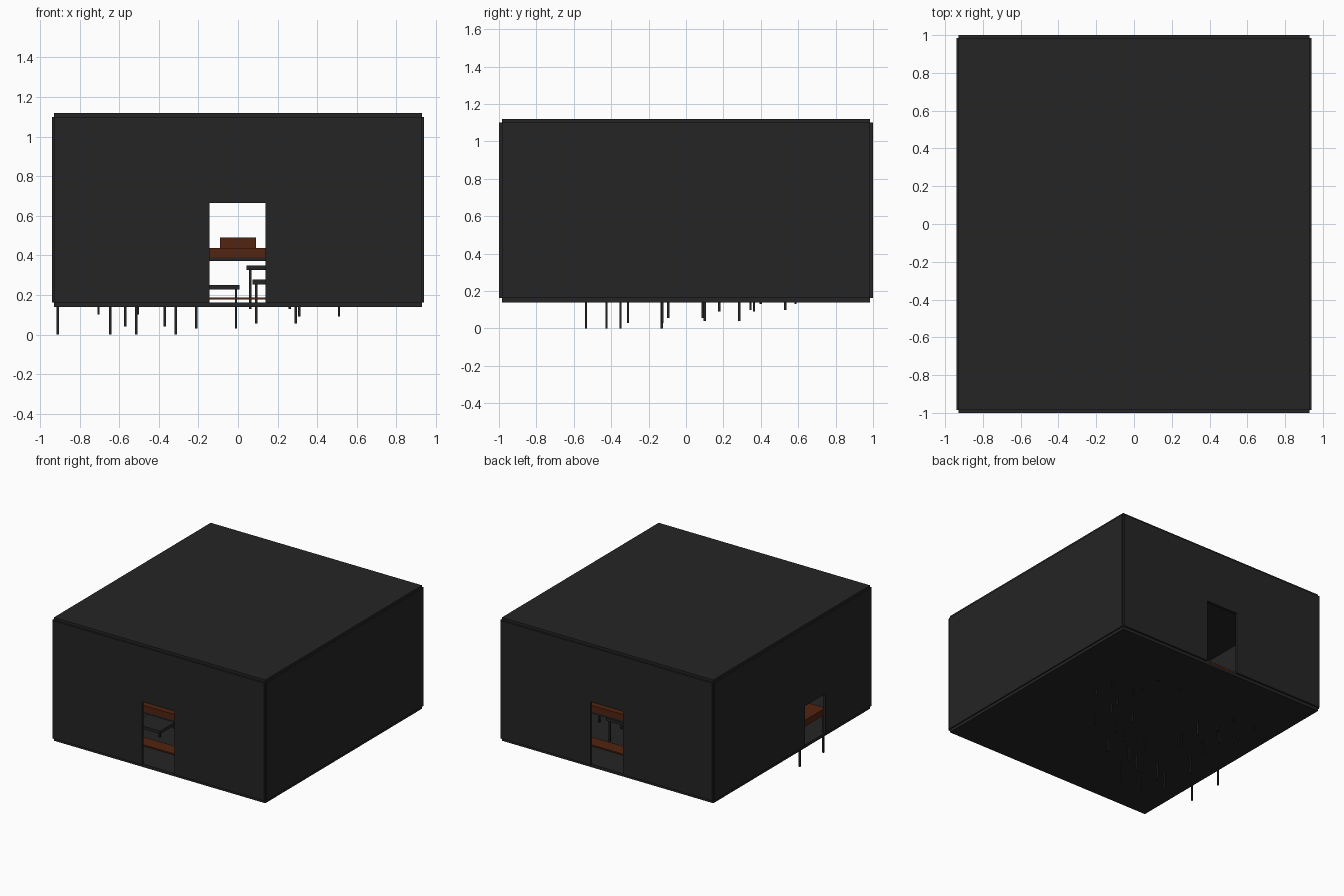
import bpy, bmesh
from mathutils import Vector

if "Cube" in bpy.data.objects:
    bpy.data.objects.remove(bpy.data.objects["Cube"])


def material(name, rgb):
    m = bpy.data.materials.new(name)
    m.diffuse_color = (*rgb, 1)
    m.use_nodes = True
    m.node_tree.nodes["Principled BSDF"].inputs["Base Color"].default_value = m.diffuse_color
    return m


DARK = material("charcoal", (0.018, 0.018, 0.018))
WOOD = material("brown wood", (0.085, 0.017, 0.005))


def finish(bm, name, mat):
    bmesh.ops.recalc_face_normals(bm, faces=bm.faces)
    me = bpy.data.meshes.new(name)
    bm.to_mesh(me)
    bm.free()
    me.materials.append(mat)
    ob = bpy.data.objects.new(name, me)
    bpy.context.collection.objects.link(ob)
    return ob


def add_box(bm, x0, x1, y0, y1, z0, z1):
    vs = bmesh.ops.create_cube(bm, size=1)["verts"]
    for v in vs:
        v.co = Vector(((x0 + x1) / 2 + v.co.x * (x1 - x0),
                       (y0 + y1) / 2 + v.co.y * (y1 - y0),
                       (z0 + z1) / 2 + v.co.z * (z1 - z0)))


def box(name, mat, *b):
    bm = bmesh.new()
    add_box(bm, *b)
    return finish(bm, name, mat)


def wall(name, half, inner, outer, along_x, door=None):
    """Wall panel from an outline (with a doorway notch), extruded in thickness."""
    pts = [(-half, Z0), (-half, Z1), (half, Z1), (half, Z0)]
    if door:
        a, b, top = door
        pts += [(b, Z0), (b, top), (a, top), (a, Z0)]
    bm = bmesh.new()
    place = (lambda u, z, t: (u, t, z)) if along_x else (lambda u, z, t: (t, u, z))
    face = bm.faces.new([bm.verts.new(place(u, z, inner)) for u, z in pts])
    moved = bmesh.ops.extrude_face_region(bm, geom=[face])["geom"]
    d = outer - inner
    for v in moved:
        if isinstance(v, bmesh.types.BMVert):
            v.co += Vector((0, d, 0) if along_x else (d, 0, 0))
    finish(bm, name, DARK)


# room shell
Z0, Z1 = 0.163, 1.1
box("floor", DARK, -0.93, 0.93, -0.985, 0.985, 0.14, Z0)
box("roof", DARK, -0.93, 0.93, -0.985, 0.985, Z1, 1.12)
DOOR = (-0.145, 0.14, 0.665)
wall("front_wall", 0.93, -0.98, -1.0, True, DOOR)
wall("back_wall", 0.93, 0.98, 1.0, True, DOOR)
wall("right_wall", 0.985, 0.92, 0.94, False)
wall("left_wall", 0.985, -0.92, -0.94, False, (-0.41, -0.15, 0.48))


def legs(name, x0, x1, y0, y1, z0, z1, r=0.006):
    bm = bmesh.new()
    for x in (x0, x1):
        for y in (y0, y1):
            add_box(bm, x - r, x + r, y - r, y + r, z0, z1)
    finish(bm, name, DARK)


def stool(i, x, y, z):
    legs(f"stool_legs_{i}", x, x + 0.2, y, y + 0.185, z, z + 0.2)
    box(f"stool_seat_{i}", DARK, x - 0.018, x + 0.218,
        y - 0.018, y + 0.203, z + 0.197, z + 0.22)


# stools, sunk through the floor at different heights
for i, (x, y, z) in enumerate([
        (-0.515, -0.535, 0.0), (-0.21, -0.31, 0.03), (-0.57, 0.1, 0.04),
        (0.092, -0.095, 0.057), (0.31, 0.178, 0.09), (-0.705, 0.345, 0.1),
        (0.062, 0.4, 0.13)]):
    stool(i, x, y, z)

# low table by the side doorway
legs("side_table_legs", -0.91, -0.645, -0.425, -0.13, 0.0, 0.3)
box("side_table_top", WOOD, -0.918, -0.63, -0.44, -0.115, 0.3, 0.35)

# long tables and low planks, front and back
for s, n in ((-1, "front"), (1, "back")):
    y0, y1 = sorted((s * 0.5, s * 0.64))
    legs(f"{n}_table_legs", -0.5, 0.5, y0 + 0.02, y1 - 0.02, Z0, 0.375)
    box(f"{n}_table_base", DARK, -0.53, 0.53, y0, y1, 0.372, 0.388)
    box(f"{n}_table_top", WOOD, -0.53, 0.53, y0, y1, 0.388, 0.436)
    box(f"{n}_table_chest", WOOD, -0.09, 0.09, y0 + 0.03, y1 - 0.03, 0.436, 0.49)
    y0, y1 = sorted((s * 0.645, s * 0.755))
    legs(f"{n}_plank_feet", -0.5, 0.5, y0 + 0.02, y1 - 0.02, Z0, 0.18)
    box(f"{n}_plank", WOOD, -0.53, 0.53, y0, y1, 0.178, 0.188)
